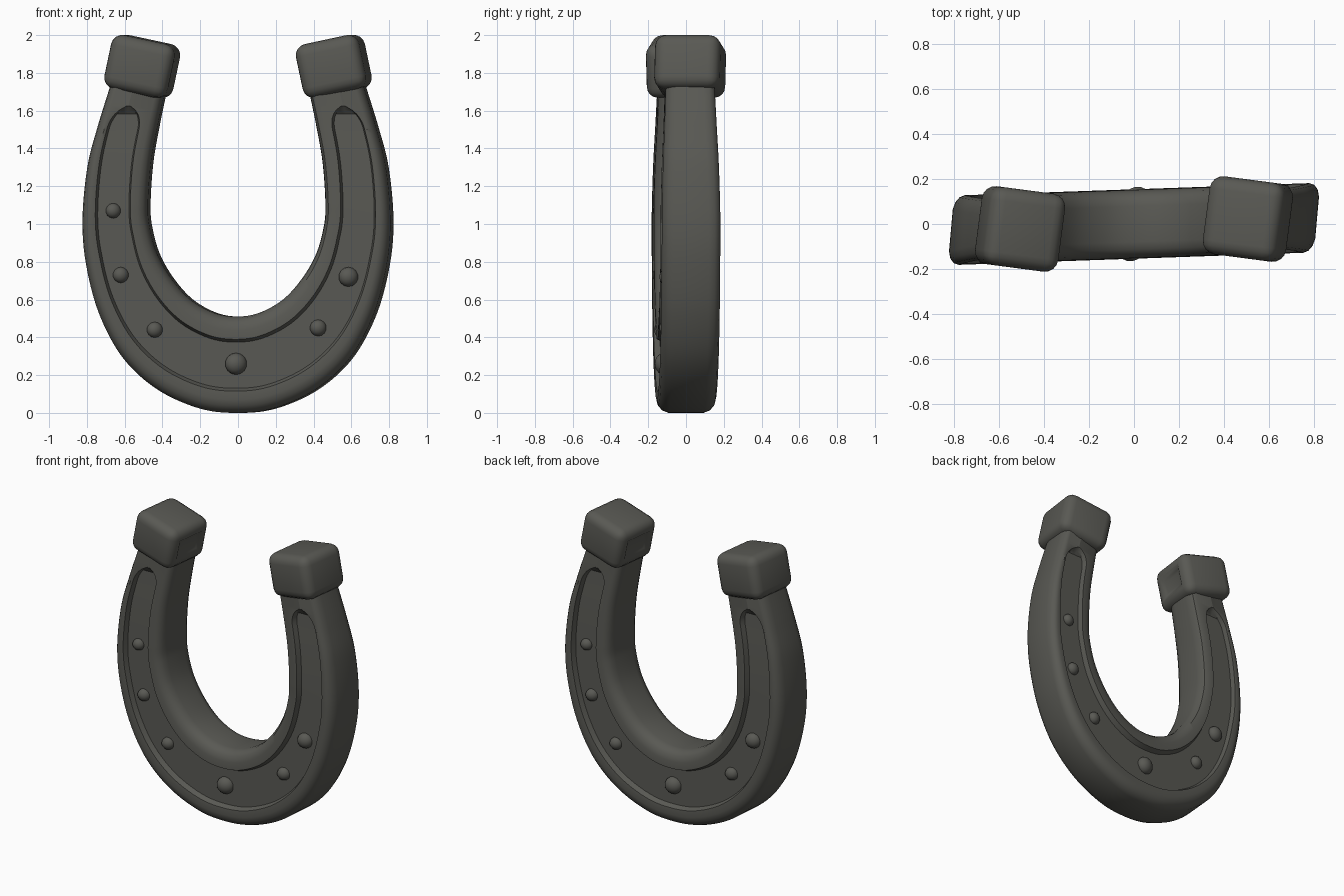
import bpy, bmesh, math
from mathutils import Matrix, Vector

if "Cube" in bpy.data.objects:
    bpy.data.objects.remove(bpy.data.objects["Cube"])

iron = bpy.data.materials.new("dark iron grey")
iron.diffuse_color = (0.10, 0.10, 0.088, 1)
iron.use_nodes = True
iron.node_tree.nodes["Principled BSDF"].inputs["Base Color"].default_value = iron.diffuse_color

# slight skew of the whole shoe, seen from the top
SKEW = Matrix(((1, 0.09, 0, 0), (0.035, 1, 0, 0), (0, 0, 1, 0), (0, 0, 0, 1)))


def finish(bm, name, angle):
    bmesh.ops.recalc_face_normals(bm, faces=bm.faces[:])
    me = bpy.data.meshes.new(name)
    bm.to_mesh(me)
    bm.free()
    me.materials.append(iron)
    me.shade_smooth()
    me.set_sharp_from_angle(angle=math.radians(angle))
    ob = bpy.data.objects.new(name, me)
    bpy.context.collection.objects.link(ob)
    return ob


# half outlines of the shoe (x, z), from the bottom centre up to the heel
OUTER = [(0, 0), (0.2, 0.025), (0.42, 0.125), (0.6, 0.29), (0.725, 0.52),
         (0.795, 0.78), (0.815, 1.02), (0.79, 1.3), (0.735, 1.52), (0.655, 1.78)]
INNER = [(0, 0.51), (0.12, 0.53), (0.245, 0.60), (0.345, 0.71), (0.42, 0.84),
         (0.46, 0.98), (0.47, 1.1), (0.455, 1.32), (0.42, 1.52), (0.365, 1.78)]
LAST = len(OUTER) - 1


def spline(pts, t):
    """Smooth curve through the points, mirrored at the bottom centre."""
    i = min(int(t), LAST - 1)
    f = t - i
    a = Vector(pts[i - 1]) if i else Vector((-pts[1][0], pts[1][1]))
    b, c = Vector(pts[i]), Vector(pts[i + 1])
    d = Vector(pts[i + 2]) if i + 2 <= LAST else 2 * c - b
    return 0.5 * (2 * b + (c - a) * f + (2 * a - 5 * b + 4 * c - d) * f * f
                  + (3 * b - a - 3 * c + d) * f ** 3)


def section(t):
    """Cross-section (across 0..1, depth) with a groove that ends near the heel."""
    thick = 0.155 - 0.028 * max(0, (t - 6) / 3) ** 1.3
    e = max(0.0, min(1.0, (8.38 - t) / 0.45))
    half = 0.235 * math.sqrt(1 - (1 - e) ** 2) + 0.004
    deep = 0.036 * min(1, e * 5)
    mid = 0.495 - 0.06 * max(0, (t - 5) / 4)
    front = [(0, thick - 0.062), (0.025, thick - 0.03), (0.075, thick - 0.008), (0.14, thick),
             (mid - half - 0.03, thick - 0.004), (mid - half, thick - deep),
             (mid, thick - deep),
             (mid + half, thick - deep), (mid + half + 0.03, thick - 0.002),
             (0.86, thick - 0.003), (0.94, thick - 0.015), (0.985, thick - 0.042),
             (1, thick - 0.075)]
    return [(s, -y) for s, y in front] + [(s, y) for s, y in reversed(front)]


# horseshoe body: sweep the section round the U
bm = bmesh.new()
rings = []
STEP = 12
for k in range(-LAST * STEP, LAST * STEP + 1):
    t, side = abs(k) / STEP, (-1 if k < 0 else 1)
    o, n = spline(OUTER, t), spline(INNER, t)
    ring = []
    for s, y in section(t):
        p = o.lerp(n, s)
        ring.append(bm.verts.new(SKEW @ Vector((side * p.x, y, p.y))))
    rings.append(ring)
for r, q in zip(rings, rings[1:]):
    for i in range(len(r)):
        j = (i + 1) % len(r)
        bm.faces.new((r[i], r[j], q[j], q[i]))
bm.faces.new(rings[0])
bm.faces.new(rings[-1])
finish(bm, "horseshoe_body", 38)

# domed nail heads, same set on both faces (turned half round)
NAILS = [(-0.65, 1.07, 0.040), (-0.61, 0.73, 0.042), (-0.43, 0.44, 0.042),
         (0.0, 0.26, 0.058), (0.435, 0.45, 0.044), (0.595, 0.72, 0.052)]
for face, turn in (("front", 1), ("back", -1)):
    for i, (x, z, r) in enumerate(NAILS):
        bm = bmesh.new()
        bmesh.ops.create_uvsphere(bm, u_segments=14, v_segments=10, radius=1)
        place = (SKEW @ Matrix.Translation((turn * x, -turn * 0.117, z))
                 @ Matrix.Diagonal((r, 0.7 * r + 0.008, r, 1))
                 @ Matrix.Rotation(math.pi / 2, 4, 'X'))
        bm.transform(place)
        finish(bm, f"{face}_nail_{i + 1}", 40)

# heel blocks: rounded, tilted, with a dished inner end
for name, side in (("left_heel_block", -1), ("right_heel_block", 1)):
    bm = bmesh.new()
    bmesh.ops.create_cube(bm, size=1)
    bm.transform(Matrix.Diagonal((0.345, 0.35, 0.29, 1)))
    bmesh.ops.bevel(bm, geom=bm.edges[:], offset=0.06, segments=4, profile=0.5,
                    affect='EDGES')
    bm.normal_update()
    inner = max(bm.faces, key=lambda f: f.calc_area() * (-side * f.normal.x))
    bmesh.ops.inset_region(bm, faces=[inner], thickness=0.012, depth=0)
    bmesh.ops.inset_region(bm, faces=[inner], thickness=0.03, depth=-0.014)
    bmesh.ops.inset_region(bm, faces=[inner], thickness=0.025, depth=-0.005)
    bm.transform(Matrix.Translation((side * 0.507, side * 0.022, 1.834))
                 @ Matrix.Rotation(math.radians(-7.5), 4, 'Z')
                 @ Matrix.Rotation(math.radians(-12 * side), 4, 'Y'))
    finish(bm, name, 40)
